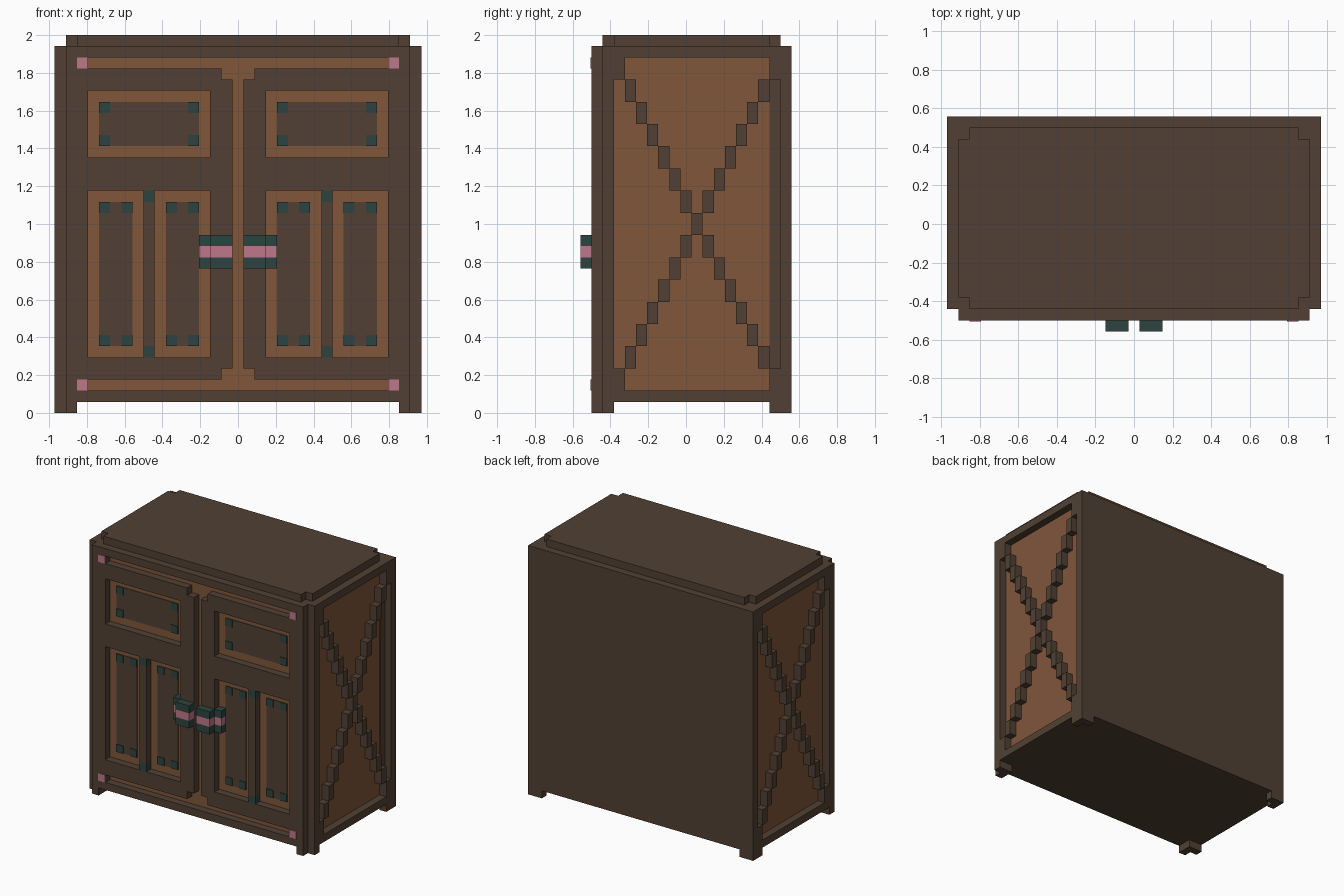
import bpy, bmesh

if "Cube" in bpy.data.objects:
    bpy.data.objects.remove(bpy.data.objects["Cube"], do_unlink=True)

U = 2 / 34      # one grid cell; all sizes below are in cells
T = 0.08        # thickness of painted plates, in cells


def srgb(c):
    c /= 255
    return c / 12.92 if c <= 0.04045 else ((c + 0.055) / 1.055) ** 2.4


def material(name, r, g, b):
    m = bpy.data.materials.new(name)
    m.use_nodes = True
    col = (srgb(r), srgb(g), srgb(b), 1)
    m.diffuse_color = col
    bsdf = m.node_tree.nodes["Principled BSDF"]
    bsdf.inputs["Base Color"].default_value = col
    bsdf.inputs["Roughness"].default_value = 0.9
    return m


BROWN = material("dark_brown_wood", 81, 64, 51)
ORANGE = material("orange_wood", 128, 86, 59)
TEAL = material("dark_teal_metal", 45, 68, 64)
PINK = material("pink_metal", 190, 120, 138)


def part(name, boxes, mats, mirror=True, rule=None):
    """Boxes are (x0, x1, y0, y1, z0, z1) in cells; mirror copies them to -x."""
    bm = bmesh.new()
    for x0, x1, y0, y1, z0, z1 in boxes:
        verts = bmesh.ops.create_cube(bm, size=1)["verts"]
        for v in verts:
            v.co.x = (x1 if v.co.x > 0 else x0) * U
            v.co.y = (y1 if v.co.y > 0 else y0) * U
            v.co.z = (z1 if v.co.z > 0 else z0) * U
    bm.normal_update()
    if rule:
        for f in bm.faces:
            f.material_index = rule(f)
    me = bpy.data.meshes.new(name)
    bm.to_mesh(me)
    bm.free()
    for m in mats:
        me.materials.append(m)
    ob = bpy.data.objects.new(name, me)
    bpy.context.collection.objects.link(ob)
    if mirror:
        mod = ob.modifiers.new("mirror", "MIRROR")
        mod.use_mirror_merge = False
    return ob


# Carcass: front and side faces show as the orange panels
part("carcass", [(-15.5, 15.5, -7.5, 9.5, 1, 33)], [BROWN, ORANGE], mirror=False,
     rule=lambda f: int(f.normal.y < -0.5 or abs(f.normal.x) > 0.5))

# Lid with notched corners
part("lid", [(-14.5, 14.5, -7.5, 8.5, 33, 34)], [BROWN], mirror=False)
part("lid_ends", [(14.5, 15.5, -6.5, 7.5, 33, 34)], [BROWN])

# Feet
part("front_feet", [(14.5, 15.5, -8.5, -6.5, 0, 1), (15.5, 16.5, -7.5, -6.5, 0, 1)], [BROWN])
part("back_feet", [(14.5, 16.5, 8.5, 9.5, 0, 1), (15.5, 16.5, 7.5, 8.5, 0, 1)], [BROWN])

# Side frames: posts, rails and corner blocks
side = [(15.5, 16.5, -7.5, -6.5, 1, 33), (15.5, 16.5, 8.5, 9.5, 1, 33)]
side += [(15.5, 16.5, -6.5, 8.5, z, z + 1) for z in (1, 32)]
side += [(15.5, 16.5, y, y + 1, z, z + 2) for y in (-6.5, 7.5) for z in (2, 30)]
part("side_frame", side, [BROWN])
part("side_back_strip", [(15.5, 15.5 + T, 7.5, 8.5, 4, 30)], [BROWN])

# Stepped cross braces on both sides
steps = set()
for i in range(13):
    steps |= {(i, i), (i, 12 - i)}
part("side_cross_brace",
     [(15.5, 16.5, -5.5 + i, -4.5 + i, 4 + 2 * k, 6 + 2 * k) for i, k in sorted(steps)],
     [BROWN])

# Front frame
F0, F1 = -8.5, -7.5
part("front_stile", [(13.5, 15.5, F0, F1, 1, 33)], [BROWN])
part("front_rails", [(-13.5, 13.5, F0, F1, z, z + 1) for z in (1, 32)], [BROWN], mirror=False)
part("corner_studs", [(13.5, 14.5, F0 - T, F0, z, z + 1) for z in (2, 31)], [PINK])

# Doors
door = [(0.5, 2.5, F0, F1, 4, 30)]
door += [(1.5, 2.5, F0, F1, z, z + 1) for z in (3, 30)]
door += [(2.5, 13.5, F0, F1, z0, z1) for z0, z1 in ((3, 5), (20, 23), (29, 31))]
door += [(7.5, 8.5, F0, F1, 6, 19)]
part("door", door, [BROWN])
part("door_mullion_cap", [(7.5, 8.5, F0, F1, z, z + 1) for z in (5, 19)], [TEAL])

# Inner door panels with metal corners
panels = [(3.5, 12.5, 24, 28), (3.5, 6.5, 6, 19), (9.5, 12.5, 6, 19)]
part("door_panel", [(x0, x1, F1 - T, F1, z0, z1) for x0, x1, z0, z1 in panels], [BROWN])
part("panel_corner",
     [(x, x + 1, F1 - 2 * T, F1 - T, z, z + 1)
      for x0, x1, z0, z1 in panels for x in (x0, x1 - 1) for z in (z0, z1 - 1)],
     [TEAL])

# Latch handles: proud block plus a recessed end, with a pink middle band
for name, zs, mat in (("handle", (13, 15), TEAL), ("handle_band", (14,), PINK)):
    part(name, [b for z in zs for b in ((0.5, 2.5, -9.5, F0, z, z + 1),
                                        (2.5, 3.5, F0, F1, z, z + 1))], [mat])
